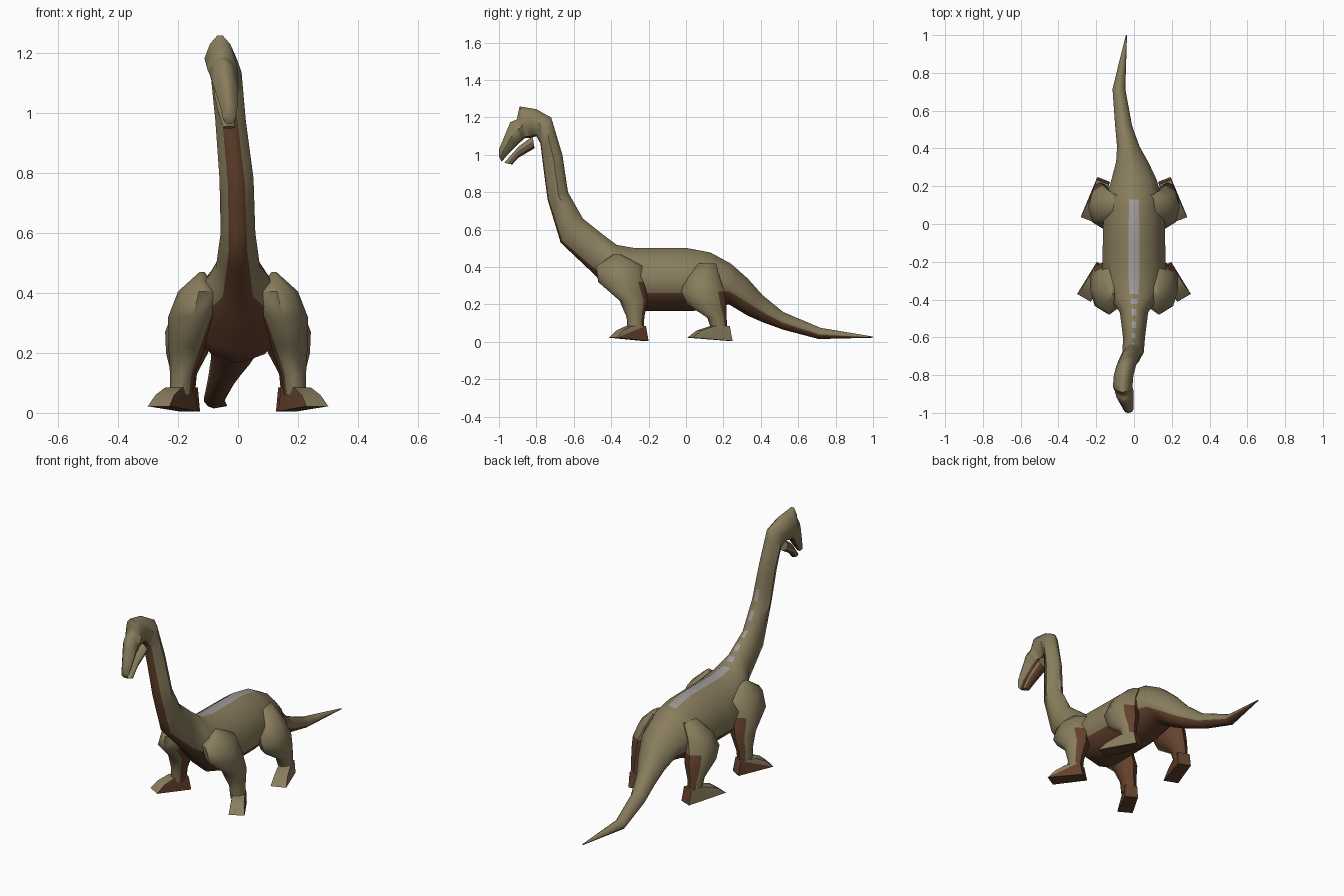
import bpy, bmesh
from math import sin, cos, radians, pi
from mathutils import Vector

cube = bpy.data.objects.get("Cube")
if cube:
    bpy.data.objects.remove(cube, do_unlink=True)


def make_material(name, rgb):
    m = bpy.data.materials.new(name)
    m.use_nodes = True
    m.diffuse_color = (*rgb, 1)
    m.node_tree.nodes["Principled BSDF"].inputs["Base Color"].default_value = (*rgb, 1)
    return m


MATS = [make_material("olive_hide", (0.25, 0.205, 0.11)),
        make_material("brown_underside", (0.125, 0.053, 0.025)),
        make_material("grey_spine", (0.35, 0.32, 0.32))]
OLIVE, BROWN, GREY = range(3)


def finish(bm, name, mirror=False, angle=50):
    mesh = bpy.data.meshes.new(name)
    bm.to_mesh(mesh)
    bm.free()
    for m in MATS:
        mesh.materials.append(m)
    ob = bpy.data.objects.new(name, mesh)
    bpy.context.collection.objects.link(ob)
    if mirror:
        ob.modifiers.new("mirror", "MIRROR")
    bpy.ops.object.select_all(action="DESELECT")
    ob.select_set(True)
    bpy.context.view_layer.objects.active = ob
    bpy.ops.object.shade_smooth_by_angle(angle=radians(angle))
    return ob


def loft(bm, rings, paint=None):
    """Skin a row of point rings; paint(row, column, face) gives the material."""
    rows = [[bm.verts.new(p) for p in r] for r in rings]
    n = len(rows[0])
    for i, (a, b) in enumerate(zip(rows, rows[1:])):
        for j in range(n):
            k = (j + 1) % n
            f = bm.faces.new((a[j], a[k], b[k], b[j]))
            f.material_index = paint(i, j, f) if paint else OLIVE
    bm.faces.new(rows[0])
    bm.faces.new(rows[-1])
    bmesh.ops.recalc_face_normals(bm, faces=bm.faces)


def section(cx, ty, tz, by, bz, half, belly):
    """Keel-shaped cross-section between a top and a bottom point."""
    mid = Vector((cx, (ty + by) / 2, (tz + bz) / 2))
    up = Vector((0, (ty - by) / 2, (tz - bz) / 2))
    side = [(10, 1), (45, 0.92), (85, 1), (belly, 1), ((belly + 180) / 2, 0.97)]
    angles = side + [(180, 1)] + [(-a, r) for a, r in reversed(side)]
    return [mid + r * (up * cos(radians(a)) + Vector((half * sin(radians(a)), 0, 0)))
            for a, r in angles]


def split(stations, steps):
    out = []
    for a, b in zip(stations, stations[1:]):
        out += [[p + (q - p) * s / steps for p, q in zip(a, b)] for s in range(steps)]
    return out + [stations[-1]]


# Body stations: centre x, top y z, bottom y z, half width, belly colour angle
head = [(-.03, -1.0, .99, -.985, .963, .02, 150),
        (-.03, -1.0, 1.03, -.955, 1.0, .028, 150),
        (-.047, -.94, 1.175, -.895, 1.06, .045, 150),
        (-.052, -.905, 1.19, -.86, 1.09, .05, 150),
        (-.06, -.89, 1.26, -.83, 1.09, .052, 150),
        (-.055, -.80, 1.245, -.80, 1.10, .052, 150)]
neck = [(-.04, -.72, 1.2, -.778, 1.06, .052, 150),
        (-.025, -.66, 1.0, -.765, .95, .051, 150),
        (-.005, -.63, .8, -.74, .76, .057, 150),
        (0, -.55, .66, -.67, .53, .058, 148),
        (0, -.45, .58, -.49, .36, .075, 138)]
trunk = [(0, -.37, .52, -.40, .27, .135, 122),
         (0, -.28, .505, -.29, .165, .17, 116),
         (0, 0, .505, .04, .165, .163, 116),
         (0, .13, .48, .14, .185, .15, 114),
         (0, .24, .42, .23, .20, .12, 112)]
tail = [(-.01, .33, .34, .33, .14, .085, 108),
        (-.03, .41, .25, .41, .105, .06, 105),
        (-.055, .52, .16, .52, .065, .045, 105),
        (-.08, .72, .075, .71, .015, .034, 105),
        (-.04, 1.0, .028, 1.0, .022, .003, 105)]


def paint_body(i, j, f):
    y, z = f.calc_center_median()[1:]
    if j == 10 and (-.37 < y < .13 or (-.67 < y < -.37 and z < .95 and i % 2)):
        return GREY
    return BROWN if 3 <= j <= 6 else OLIVE


bm = bmesh.new()
loft(bm, split([section(*s) for s in head + neck + trunk + tail], 3), paint_body)
finish(bm, "body")

# Lower jaw, slightly open
bm = bmesh.new()
loft(bm, [section(*s) for s in [(-.045, -.82, 1.10, -.81, 1.035, .036, 125),
                                (-.04, -.895, 1.045, -.895, .985, .03, 125),
                                (-.03, -.972, .957, -.93, .948, .02, 125)]],
     lambda i, j, f: BROWN if 3 <= j <= 6 else OLIVE)
finish(bm, "lower_jaw")


# Legs: stacked oval rings of centre x y z, radius x y
def leg(name, rings):
    bm = bmesh.new()
    loft(bm, [[(x + rx * cos(k * pi / 4), y + ry * sin(k * pi / 4), z) for k in range(8)]
              for x, y, z, rx, ry in rings])
    bm.normal_update()
    for f in bm.faces:
        low = f.calc_center_median().z < .27
        if low and (f.normal.x < -.5 or f.normal.y > .75):
            f.material_index = BROWN
    finish(bm, name, mirror=True)


leg("front_legs", [(.12, -.37, .47, .008, .015), (.13, -.355, .405, .07, .125),
                   (.15, -.345, .32, .083, .125), (.17, -.28, .22, .062, .075),
                   (.185, -.27, .13, .042, .047), (.19, -.27, .06, .038, .045)])
leg("hind_legs", [(.10, .11, .42, .035, .05), (.14, .09, .345, .075, .09),
                  (.165, .09, .27, .078, .115), (.17, .11, .2, .07, .105),
                  (.18, .165, .13, .043, .052), (.18, .18, .06, .036, .042)])


# Feet: wedge hulls, given as distance forward, half width, height
def foot(name, ankle, direction, length):
    u = Vector((*direction, 0)).normalized()
    v = Vector((-u.y, u.x, 0))
    bm = bmesh.new()
    for along, half, z in [(-.06, .036, .005), (-.045, .034, .085), (.04, .032, .085),
                           (length * .7, .036, .06), (length, .042, .022),
                           (.03, .036, .02)]:
        for s in (-1, 1):
            bm.verts.new(Vector((*ankle, z)) + u * along + v * half * s)
    bmesh.ops.convex_hull(bm, input=bm.verts)
    bmesh.ops.recalc_face_normals(bm, faces=bm.faces)
    for f in bm.faces:
        n = f.normal
        if n.z < -.3 or n.y > .5 or (n.x < -.5 and n.z < .5):
            f.material_index = BROWN
    finish(bm, name, mirror=True, angle=30)


foot("front_feet", (.195, -.27), (.5, -.87), .14)
foot("hind_feet", (.182, .18), (.36, -.93), .17)
